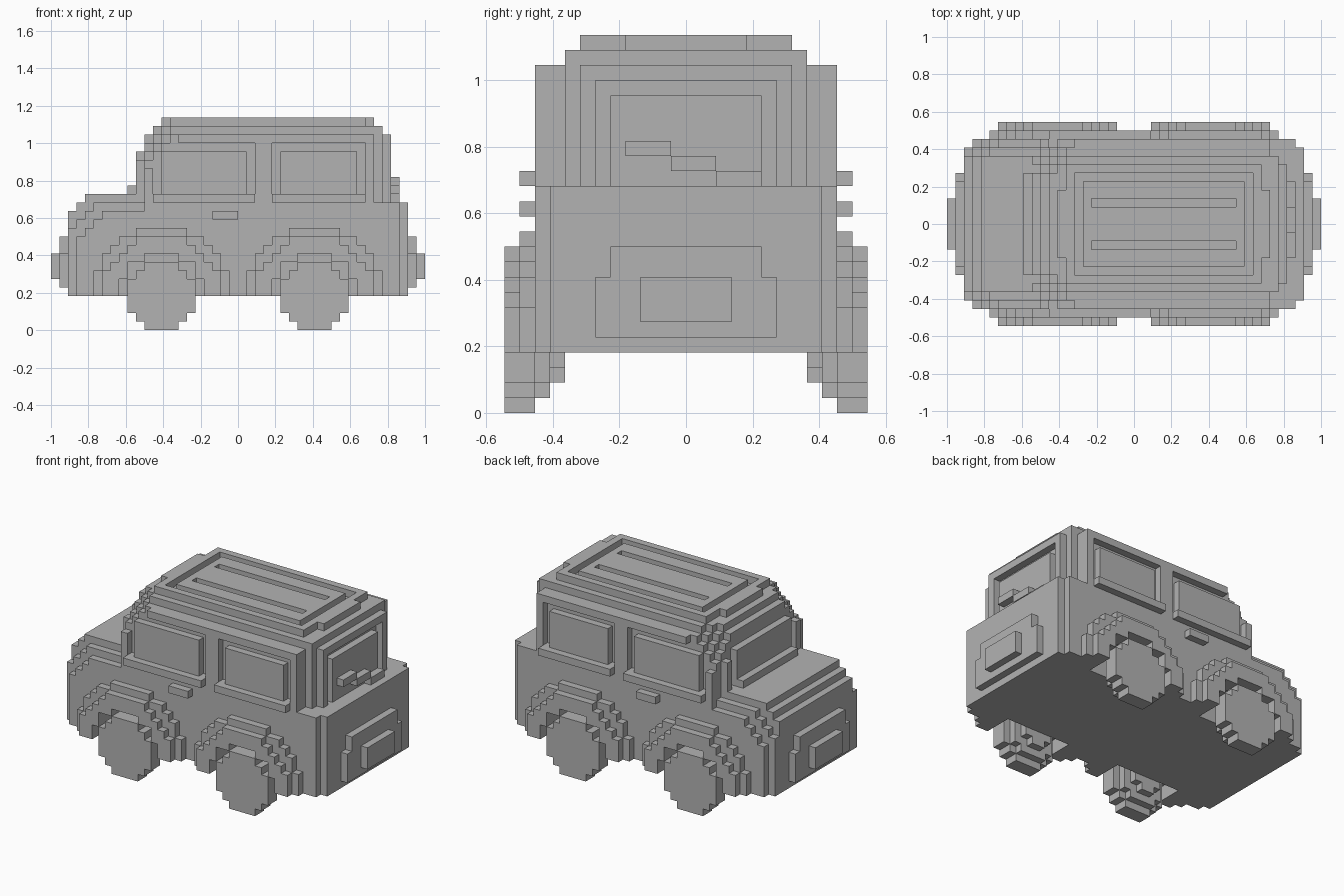
import bpy
import bmesh
from mathutils import Vector

cube = bpy.data.objects.get("Cube")
if cube:
    bpy.data.objects.remove(cube, do_unlink=True)

UNIT = 1 / 22          # edge of one block
parts = {}             # part name -> set of block cells

paint = bpy.data.materials.new("grey_paint")
paint.use_nodes = True
GREY = (0.45, 0.45, 0.45, 1)
paint.diffuse_color = GREY
paint.node_tree.nodes["Principled BSDF"].inputs["Base Color"].default_value = GREY


def span(x0, x1, y0, y1, z0, z1):
    return {(x, y, z) for x in range(x0, x1) for y in range(y0, y1) for z in range(z0, z1)}


def both(x0, x1, a0, a1, z0, z1):
    """Box between two distances from the centre line, on both sides."""
    return span(x0, x1, a0, a1, z0, z1) | span(x0, x1, -a1, -a0, z0, z1)


def disc(cx, cz, radius, a0, a1):
    """Blocky disc in the side plane, on both sides."""
    cells = both(cx - radius, cx + radius, a0, a1, cz - radius, cz + radius)
    return {c for c in cells
            if (c[0] + .5 - cx) ** 2 + (c[2] + .5 - cz) ** 2 <= radius ** 2}


def off_centre(y):
    return y if y >= 0 else -y - 1


# Lower body: stepped bonnet edges and rounded nose
def in_body(x, y, z):
    a = off_centre(y)
    d = max(0, a - 7)
    if a == 9 and not -19 <= x < 19:
        return False
    top = min(16 - d, x + 34 - 2 * d) if x < -11 else 15
    return z < top


body = {c for c in span(-20, 20, -10, 10, 4, 16) if in_body(*c)}


# Cabin: stepped corners, rounded above the windscreen
def in_cabin(x, y, z):
    a = off_centre(y)
    front = max(-12, z - 33, z - 38 + a)
    rear = 18
    if a >= 8:
        front, rear = max(front, -11), 16
    elif a == 7:
        rear = 17
    return front <= x < rear


cabin = {c for c in span(-12, 18, -10, 10, 15, 23) if in_cabin(*c)}

# Window panes sit inside a one-block groove
grooves, panes, sills = set(), set(), set()
for x0, x1 in ((-10, 2), (4, 15)):
    grooves |= both(x0, x1, 9, 10, 15, 22)
    panes |= both(x0 + 1, x1 - 1, 9, 10, 15, 21)
    sills |= both(x0, x1, 9, 11, 15, 16)
grooves |= both(17, 18, 0, 6, 15, 22) | both(-12, -11, 0, 7, 16, 22)
panes |= both(17, 18, 0, 5, 15, 21) | both(-12, -11, 0, 6, 16, 21)
parts["window_panes"] = panes & cabin
cabin -= grooves
parts["cabin"] = cabin
parts["window_sills"] = sills
parts["windscreen_sill"] = both(-13, -12, 0, 6, 16, 17)

# Roof with a groove round the edge and two long slots
roof = {c for c in both(-10, 17, 0, 8, 23, 24) if c[0] >= c[2] - 38 + off_centre(c[1])}
roof |= both(-9, 16, 0, 4, 24, 25) | both(-8, 15, 4, 7, 24, 25)
roof -= both(-7, 14, 0, 6, 24, 25) - both(-6, 13, 0, 5, 24, 25)
roof -= both(-5, 12, 2, 3, 24, 25)
parts["roof"] = roof

# Arches, wheel wells and wheels
wheels, arches = set(), set()
for cx in (-9, 9):
    body -= disc(cx, 4, 5, 8, 10)
    arch = disc(cx, 4, 8, 10, 11) | disc(cx, 4, 7, 11, 12)
    arches |= {c for c in arch - disc(cx, 4, 5, 10, 12) if c[2] >= 4}
    wheels |= disc(cx, 4, 4, 10, 12) | disc(cx, 4, 3, 9, 10) | disc(cx, 4, 2, 8, 9)
parts["body"] = body
parts["wheel_arches"] = arches
for end, ex in (("front", -1), ("rear", 1)):
    for side, sy in (("left", 1), ("right", -1)):
        name = end + "_" + ("far" if sy > 0 else "near") + "_wheel"
        parts[name] = {c for c in wheels if (c[0] + .5) * ex > 0 and (c[1] + .5) * sy > 0}

# Stepped plates on the nose and tail
for name, inner, outer in (("nose_plate", -21, -22), ("tail_plate", 20, 21)):
    parts[name] = (both(inner, inner + 1, 0, 6, 5, 9) | both(inner, inner + 1, 0, 5, 9, 11)
                   | both(outer, outer + 1, 0, 3, 6, 9))

# Door handles and rear wiper
parts["door_handles"] = both(-3, 0, 10, 11, 13, 14)
parts["rear_wiper"] = (span(18, 19, -4, -1, 17, 18) | span(18, 19, -1, 2, 16, 17)
                       | span(18, 19, 2, 5, 15, 16))

solid = set().union(*parts.values())


def build(name, cells):
    """Make the outer skin of a part from its blocks."""
    bm = bmesh.new()
    verts = {}

    def vert(p):
        if p not in verts:
            verts[p] = bm.verts.new(Vector(p) * UNIT)
        return verts[p]

    for cell in sorted(cells):
        for axis in range(3):
            for step in (0, 1):
                other = list(cell)
                other[axis] += 2 * step - 1
                if tuple(other) in solid:
                    continue
                u, v = (axis + 1) % 3, (axis + 2) % 3
                ring = []
                for du, dv in ((0, 0), (1, 0), (1, 1), (0, 1)):
                    p = list(cell)
                    p[axis] += step
                    p[u] += du
                    p[v] += dv
                    ring.append(vert(tuple(p)))
                bm.faces.new(ring if step else ring[::-1])
    bmesh.ops.dissolve_limit(bm, angle_limit=0.01, verts=bm.verts[:], edges=bm.edges[:])
    mesh = bpy.data.meshes.new(name)
    bm.to_mesh(mesh)
    bm.free()
    mesh.materials.append(paint)
    bpy.context.scene.collection.objects.link(bpy.data.objects.new(name, mesh))


for part_name, part_cells in parts.items():
    build(part_name, part_cells)
